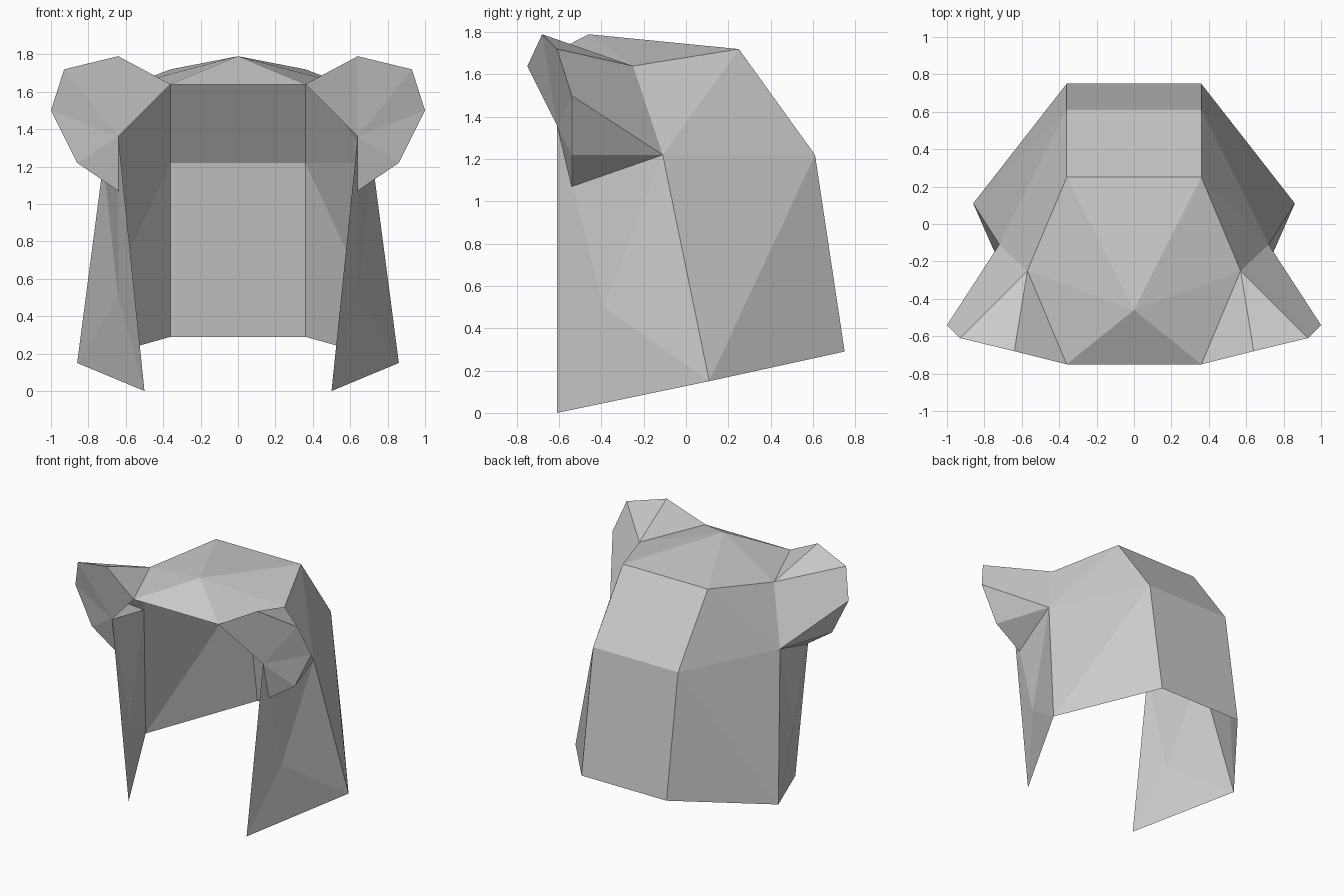
import bpy
import bmesh
from mathutils import Vector

# Remove the default cube only
cube = bpy.data.objects.get("Cube")
if cube:
    bpy.data.objects.remove(cube, do_unlink=True)

# Single grey material
grey = bpy.data.materials.new("plain_grey")
grey.use_nodes = True
colour = (0.6, 0.6, 0.6, 1)
grey.diffuse_color = colour
grey.node_tree.nodes["Principled BSDF"].inputs["Base Color"].default_value = colour

# Landmarks of the left half; the right half is mirrored
points = {
    "crown": (0, -0.46, 1.79),
    "brow_middle": (0, -0.75, 1.64),
    "brow": (0.36, -0.75, 1.64),
    "back_top": (0.36, 0.25, 1.72),
    "back_mid": (0.36, 0.61, 1.22),
    "back_hem": (0.36, 0.75, 0.29),
    "temple": (0.57, -0.25, 1.64),
    "side_mid": (0.72, -0.11, 1.22),
    "side_hem": (0.86, 0.11, 0.15),
    "cheek_top": (0.64, -0.61, 1.36),
    "cheek_fold": (0.64, -0.39, 0.5),
    "cheek_tip": (0.5, -0.61, 0),
    "ear_top": (0.64, -0.68, 1.79),
    "ear_upper": (0.93, -0.61, 1.72),
    "ear_outer": (1, -0.54, 1.5),
    "ear_lower": (0.86, -0.54, 1.22),
    "ear_tip": (0.64, -0.54, 1.07),
}
# Seam points down the middle of the back
for level in ("top", "mid", "hem"):
    x, y, z = points["back_" + level]
    points["seam_" + level] = (0, y, z)


def mirrored_shell(name, facets, inside):
    """Build named facets facing away from an inside point, then mirror them."""
    bm = bmesh.new()
    verts = {}
    for facet in facets:
        corners = facet.split()
        for corner in corners:
            if corner not in verts:
                verts[corner] = bm.verts.new(points[corner])
        face = bm.faces.new([verts[corner] for corner in corners])
        face.normal_update()
        if face.normal.dot(face.calc_center_median() - Vector(inside)) < 0:
            face.normal_flip()
    mesh = bpy.data.meshes.new(name)
    bm.to_mesh(mesh)
    bm.free()
    mesh.materials.append(grey)
    obj = bpy.data.objects.new(name, mesh)
    bpy.context.collection.objects.link(obj)
    mirror = obj.modifiers.new("Mirror", 'MIRROR')
    mirror.use_clip = True
    return obj


# Hood: crown, back panels, side panels and folded cheek flaps
mirrored_shell("hood", [
    "crown brow_middle brow",
    "crown brow temple",
    "crown temple back_top",
    "crown back_top seam_top",
    "seam_top back_top back_mid seam_mid",
    "seam_mid back_mid back_hem seam_hem",
    "temple side_mid back_top",
    "side_mid back_mid back_top",
    "side_mid side_hem back_mid",
    "side_hem back_hem back_mid",
    "cheek_fold cheek_top side_mid",
    "cheek_fold side_mid side_hem",
    "cheek_fold side_hem cheek_tip",
    "cheek_fold cheek_tip cheek_top",
], (0, 0, 0.8))

# Ears: a front fan around the cheek top, and sides tapering to the hood
rim = ["brow", "ear_top", "ear_upper", "ear_outer", "ear_lower", "ear_tip"]
front_fan = [f"cheek_top {a} {b}" for a, b in zip(rim, rim[1:])]
mirrored_shell("ears", front_fan + [
    "temple brow ear_top",
    "temple ear_top ear_upper",
    "temple ear_upper ear_outer side_mid",
    "side_mid ear_outer ear_lower",
    "side_mid ear_lower ear_tip",
    "side_mid ear_tip cheek_top",
], (0.75, -0.45, 1.45))
